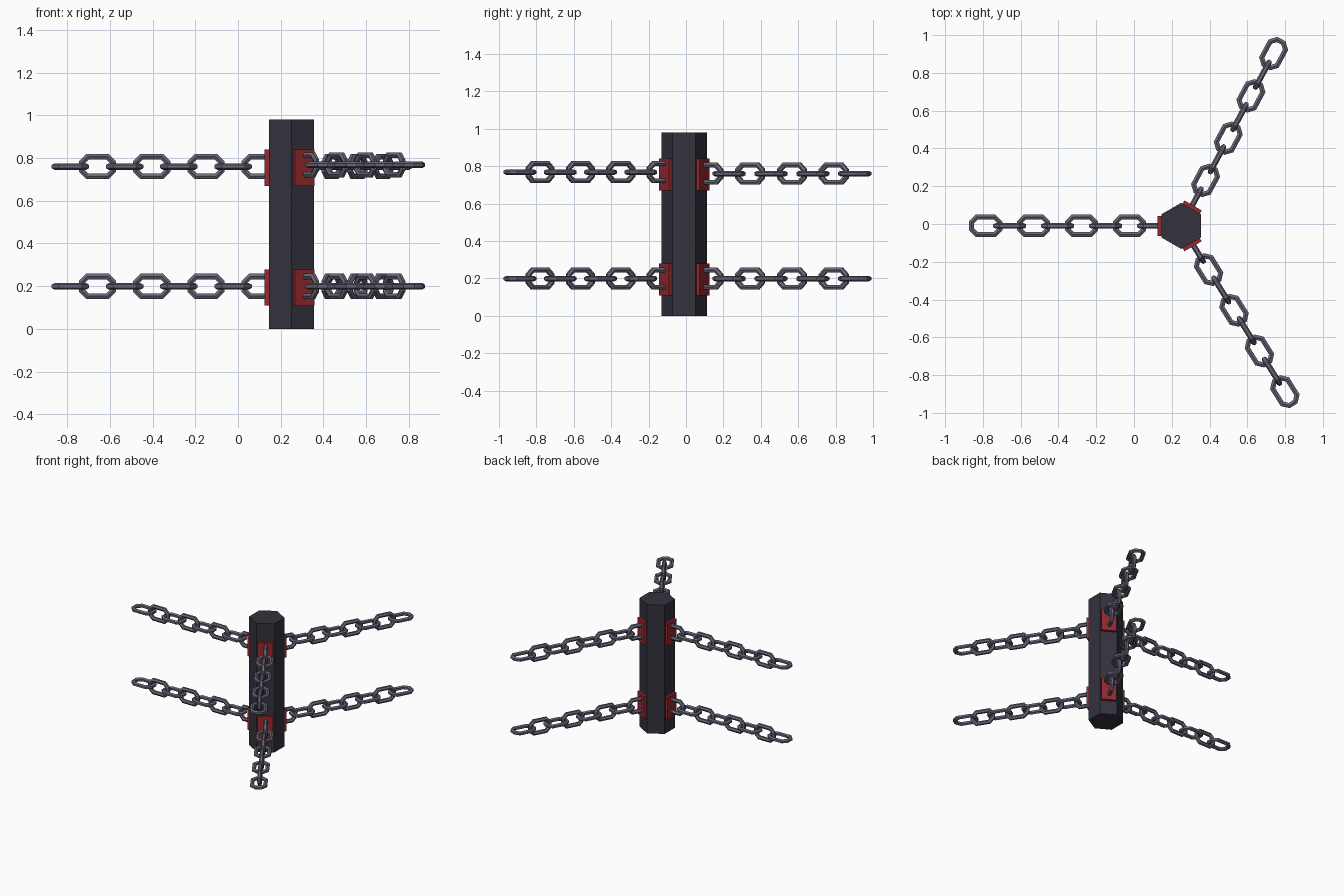
import bpy, bmesh
from math import cos, sin, pi, radians
from mathutils import Matrix, Vector

if "Cube" in bpy.data.objects:
    bpy.data.objects.remove(bpy.data.objects["Cube"])

CENTRE = Vector((0.25, -0.01, 0))


def material(name, rgb):
    m = bpy.data.materials.new(name)
    m.diffuse_color = (*rgb, 1)
    m.use_nodes = True
    m.node_tree.nodes["Principled BSDF"].inputs["Base Color"].default_value = m.diffuse_color
    return m


STONE = material("dark_stone", (0.035, 0.032, 0.048))
RED = material("red_plate", (0.30, 0.022, 0.028))
IRON = material("chain_iron", (0.14, 0.135, 0.19))


def finish(bm, name, mat):
    bmesh.ops.recalc_face_normals(bm, faces=bm.faces)
    me = bpy.data.meshes.new(name)
    bm.to_mesh(me)
    bm.free()
    me.materials.append(mat)
    ob = bpy.data.objects.new(name, me)
    bpy.context.collection.objects.link(ob)
    return ob


def add_link(bm, matrix, half_len=0.0875, half_wid=0.059, tube=0.015, sides=8, ring=6):
    """Stretched eight-sided ring, lying flat with its long axis on x."""
    ap = tube * cos(pi / ring)
    stretch = half_len - half_wid
    loops = []
    for i in range(sides):
        a = 2 * pi * (i + 0.5) / sides
        shift = stretch if cos(a) > 0 else -stretch
        loop = []
        for j in range(ring):
            b = 2 * pi * (j + 0.5) / ring
            r = (half_wid - ap + tube * cos(b)) / cos(pi / sides)
            loop.append(bm.verts.new(matrix @ Vector((r * cos(a) + shift, r * sin(a), tube * sin(b)))))
        loops.append(loop)
    for i in range(sides):
        p, q = loops[i], loops[(i + 1) % sides]
        for j in range(ring):
            k = (j + 1) % ring
            bm.faces.new((p[j], q[j], q[k], p[k]))


# Hexagonal pillar with flat sides facing -x and +x
bm = bmesh.new()
bmesh.ops.create_cone(bm, cap_ends=True, segments=6, radius1=0.122, radius2=0.122, depth=0.98,
                      matrix=Matrix.Translation(CENTRE + Vector((0, 0, 0.49))))
xs = [v.co.x for v in bm.verts]
if max(xs) - min(xs) > 0.23:
    bmesh.ops.rotate(bm, verts=bm.verts, cent=CENTRE, matrix=Matrix.Rotation(pi / 6, 3, 'Z'))
finish(bm, "pillar", STONE)

# Plates and chains on three sides: (name, plate angle, chain angle, upper chain height)
ARMS = [("left", 180, 180, 0.76), ("back", 60, 61.8, 0.76), ("front", -60, -58, 0.768)]
for name, plate_deg, chain_deg, upper_z in ARMS:
    for tier, plate_z, chain_z in (("lower", 0.194, 0.199), ("upper", 0.755, upper_z)):
        # Red mounting plate
        bm = bmesh.new()
        base = Matrix.Translation(CENTRE + Vector((0, 0, plate_z))) @ Matrix.Rotation(radians(plate_deg), 4, 'Z')
        bmesh.ops.create_cube(bm, size=1, matrix=base @ Matrix.Translation((0.11, 0, 0))
                              @ Matrix.Diagonal((0.03, 0.105, 0.17, 1)))
        finish(bm, f"{tier}_{name}_plate", RED)

        # Chain of eight links, alternately upright and flat
        bm = bmesh.new()
        base = Matrix.Translation(CENTRE + Vector((0, 0, chain_z))) @ Matrix.Rotation(radians(chain_deg), 4, 'Z')
        for i in range(8):
            turn = Matrix.Rotation(pi / 2 if i % 2 == 0 else 0, 4, 'X')
            add_link(bm, base @ Matrix.Translation((0.146 + 0.127 * i, 0, 0)) @ turn)
        finish(bm, f"{tier}_{name}_chain", IRON)
